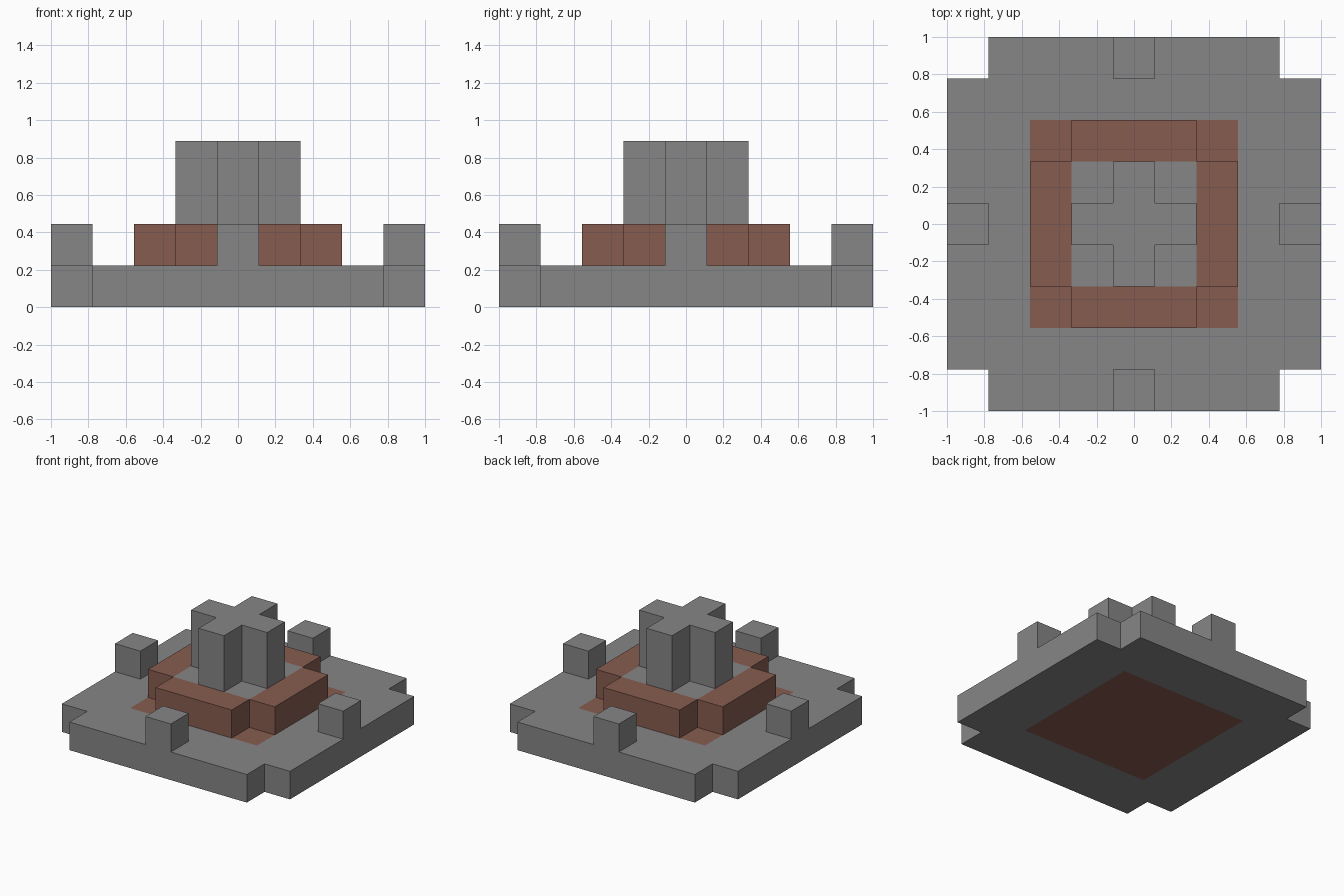
import bpy
import bmesh

cube = bpy.data.objects.get("Cube")
if cube:
    bpy.data.objects.remove(cube)

UNIT = 2 / 9          # edge of one building block
CELLS = range(-4, 5)  # block columns, centred on the origin


def make_material(name, colour):
    mat = bpy.data.materials.new(name)
    mat.use_nodes = True
    mat.diffuse_color = colour
    mat.node_tree.nodes["Principled BSDF"].inputs["Base Color"].default_value = colour
    return mat


STONE, BRICK = 0, 1
materials = [make_material("stone_grey", (0.24, 0.24, 0.24, 1)),
             make_material("brick_red", (0.242, 0.107, 0.08, 1))]


# Footprints, each a rule on block column and row
def in_base(i, j):
    return max(abs(i), abs(j)) <= 4 and abs(i) + abs(j) < 8


def in_terrace(i, j):
    return max(abs(i), abs(j)) <= 2 and abs(i) + abs(j) < 4


def in_tower(i, j):
    return abs(i) + abs(j) <= 1


def in_post(di, dj):
    return lambda i, j: (i, j) == (4 * di, 4 * dj)


def in_any_post(i, j):
    return sorted((abs(i), abs(j))) == [0, 4]


def on_terrace_or_post(i, j):
    return in_terrace(i, j) or in_any_post(i, j)


def nowhere(i, j):
    return False


def build(name, inside, low, high, covered=nowhere, flat_paint=nowhere, side=STONE):
    """Raise a footprint into blocks, leaving out faces hidden by other parts."""
    bm = bmesh.new()

    def face(points, paint):
        f = bm.faces.new([bm.verts.new([c * UNIT for c in p]) for p in points])
        f.material_index = paint

    for i in CELLS:
        for j in CELLS:
            if not inside(i, j):
                continue
            x0, x1, y0, y1 = i - .5, i + .5, j - .5, j + .5
            corners = [(x0, y0), (x1, y0), (x1, y1), (x0, y1)]
            paint = BRICK if flat_paint(i, j) else STONE
            if not covered(i, j):
                face([(x, y, high) for x, y in corners], paint)
            if low == 0:
                face([(x, y, low) for x, y in reversed(corners)], paint)
            # Outer walls, in the same order as the corner pairs
            for k, (di, dj) in enumerate([(0, -1), (1, 0), (0, 1), (-1, 0)]):
                if not inside(i + di, j + dj):
                    a, b = corners[k], corners[(k + 1) % 4]
                    face([(*a, low), (*b, low), (*b, high), (*a, high)], side)

    bmesh.ops.remove_doubles(bm, verts=bm.verts[:], dist=0.001)
    mesh = bpy.data.meshes.new(name)
    bm.to_mesh(mesh)
    bm.free()
    for mat in materials:
        mesh.materials.append(mat)
    bpy.context.collection.objects.link(bpy.data.objects.new(name, mesh))


# Base slab with notched corners and a brick square through its middle
build("base_slab", in_base, 0, 1, covered=on_terrace_or_post,
      flat_paint=lambda i, j: max(abs(i), abs(j)) <= 2)

# Brick terrace with a stone floor inside its rim
build("brick_terrace", in_terrace, 1, 2, covered=in_tower,
      flat_paint=lambda i, j: max(abs(i), abs(j)) == 2, side=BRICK)

# Cross-shaped central tower
build("cross_tower", in_tower, 2, 4)

# One post in the middle of each edge
for label, di, dj in [("front", 0, -1), ("back", 0, 1), ("left", 1, 0), ("right", -1, 0)]:
    build(label + "_post", in_post(di, dj), 1, 2)
